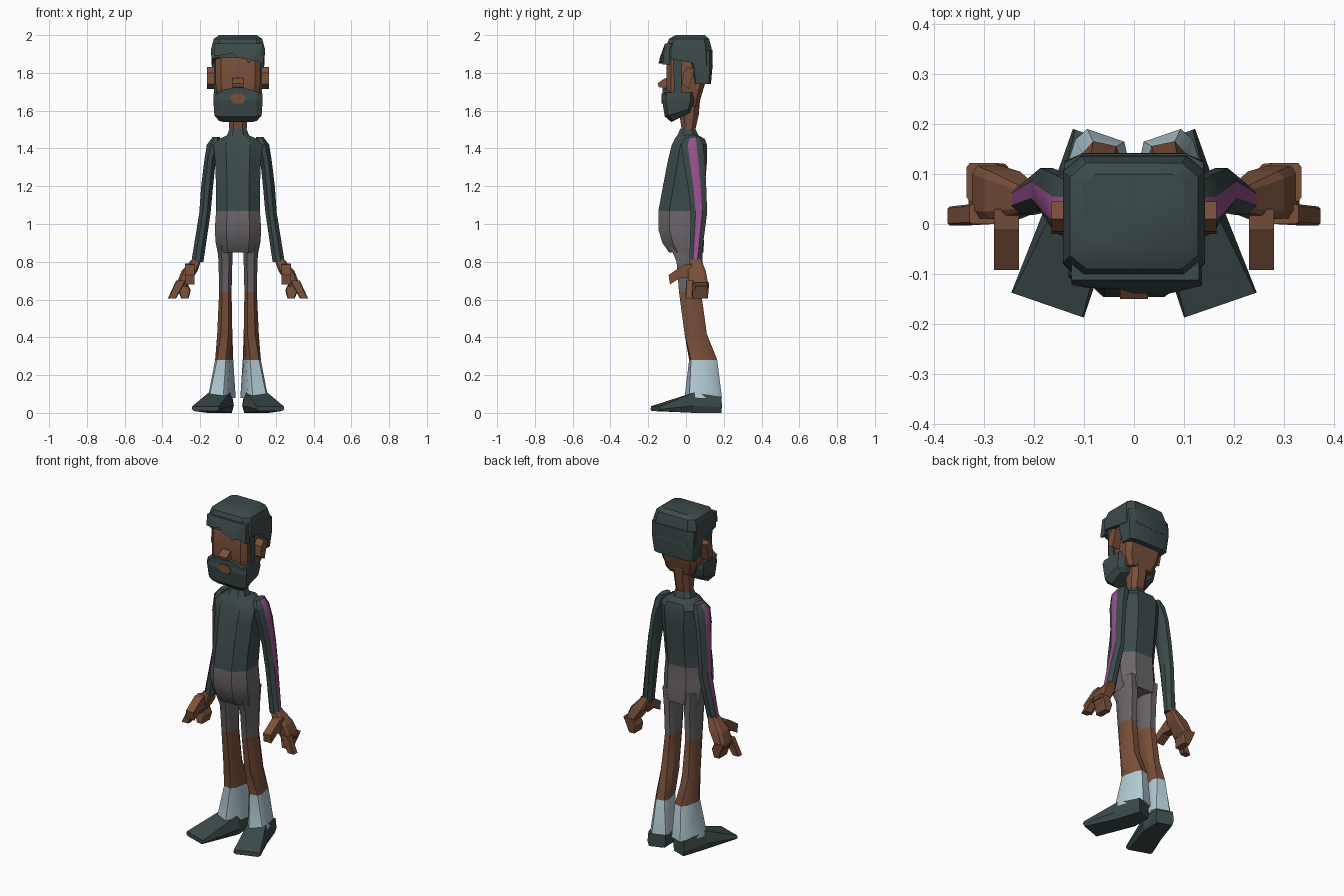
import bpy, bmesh, math
from mathutils import Vector, Matrix

cube = bpy.data.objects.get("Cube")
if cube:
    bpy.data.objects.remove(cube, do_unlink=True)


def material(name, rgb):
    m = bpy.data.materials.new(name)
    m.use_nodes = True
    m.diffuse_color = (*rgb, 1)
    m.node_tree.nodes["Principled BSDF"].inputs["Base Color"].default_value = (*rgb, 1)
    return m


DARK = material("dark teal", (0.045, 0.068, 0.068))
SKIN = material("brown skin", (0.19, 0.079, 0.042))
GREY = material("warm grey", (0.145, 0.130, 0.140))
SOCK = material("pale blue", (0.45, 0.60, 0.66))
PURPLE = material("purple", (0.31, 0.08, 0.27))


def finish(bm, name, mats, mirror=False, smooth=True):
    bmesh.ops.recalc_face_normals(bm, faces=bm.faces)
    me = bpy.data.meshes.new(name)
    bm.to_mesh(me)
    bm.free()
    for m in mats:
        me.materials.append(m)
    ob = bpy.data.objects.new(name, me)
    bpy.context.collection.objects.link(ob)
    if smooth:
        bpy.ops.object.select_all(action='DESELECT')
        ob.select_set(True)
        bpy.context.view_layer.objects.active = ob
        bpy.ops.object.shade_smooth_by_angle(angle=math.radians(32))
    if mirror:
        ob.modifiers.new("mirror", 'MIRROR')
    return ob


def ring(z, x0, x1, y0, y1, cut=0.25, turn=0, tilt=0):
    """Eight-sided section; turn rotates it, tilt raises its back."""
    cx, cy = (x1 - x0) * cut, (y1 - y0) * cut
    pts = [(x0 + cx, y0), (x1 - cx, y0), (x1, y0 + cy), (x1, y1 - cy),
           (x1 - cx, y1), (x0 + cx, y1), (x0, y1 - cy), (x0, y0 + cy)]
    mid = Vector(((x0 + x1) / 2, (y0 + y1) / 2))
    rot = Matrix.Rotation(math.radians(turn), 2)
    out = []
    for p in pts:
        q = mid + rot @ (Vector(p) - mid)
        out.append((q.x, q.y, z + tilt * (q.y - y0)))
    return out


def loft(name, rings, mats, rule=None, mirror=False, smooth=True):
    """Skin a stack of sections; rule(height, side) picks the material."""
    bm = bmesh.new()
    loops = [[bm.verts.new(p) for p in r] for r in rings]
    n = len(loops[0])
    for a, b in zip(loops, loops[1:]):
        for i in range(n):
            j = (i + 1) % n
            f = bm.faces.new((a[i], a[j], b[j], b[i]))
            if rule:
                f.material_index = rule(f.calc_center_median().z, i)
    for end in (loops[0], loops[-1]):
        f = bm.faces.new(end)
        if rule:
            f.material_index = rule(f.calc_center_median().z, -1)
    return finish(bm, name, mats, mirror, smooth)


def prism(name, outline, lo, hi, mat, axis='Y', bulge=0, mirror=False):
    """Extrude an outline along X or Y; bulge leans its lower middle forward."""
    top = max(p[1] for p in outline)
    bm = bmesh.new()

    def place(p, d):
        if axis == 'X':
            return (d, p[0], p[1])
        return (p[0], d - bulge * (top - p[1]) * (1 - (p[0] / 0.16) ** 2), p[1])
    a, b = ([bm.verts.new(place(p, d)) for p in outline] for d in (lo, hi))
    n = len(a)
    caps = [bm.faces.new(a), bm.faces.new(b)]
    for i in range(n):
        j = (i + 1) % n
        bm.faces.new((a[i], a[j], b[j], b[i]))
    bmesh.ops.triangulate(bm, faces=caps)
    return finish(bm, name, [mat], mirror, False)


def centred(rows, cut=0.25):
    return [ring(z, -w, w, y0, y1, cut, 0, *rest) for z, w, y0, y1, *rest in rows]


# Sweater and hips
loft("torso", centred([
    (1.505, .045, -.03, .05), (1.47, .058, -.045, .065), (1.45, .10, -.06, .10),
    (1.42, .13, -.075, .11), (1.34, .122, -.095, .112), (1.20, .116, -.122, .10),
    (1.07, .116, -.146, .085), (0.97, .123, -.146, .09), (0.90, .118, -.125, .095),
    (0.85, .108, -.09, .092)]), [DARK, GREY], lambda z, i: int(z < 1.07))

# Arms with a stripe down the outer side
loft("arms", [
    ring(1.46, .095, .135, .0, .075, .3), ring(1.42, .09, .165, -.025, .09, .3),
    ring(1.34, .118, .178, -.015, .10, .3), ring(1.20, .132, .195, .01, .107, .3),
    ring(1.06, .145, .205, .025, .112, .3), ring(0.80, .183, .247, .018, .078, .3)],
    [DARK, PURPLE], lambda z, i: int(i == 2), mirror=True)

# Hands
loft("palms", [ring(.82, .19, .238, .022, .078, .15), ring(.75, .215, .30, .01, .105, .15),
               ring(.67, .27, .33, .012, .12, .15)], [SKIN], mirror=True, smooth=False)
loft("curled_fingers", [ring(.69, .27, .334, .045, .122, .1), ring(.65, .25, .318, .04, .12, .1),
                        ring(.605, .262, .30, .035, .115, .1)], [SKIN], mirror=True, smooth=False)
loft("index_fingers", [ring(.70, .275, .328, .0, .04, .1), ring(.605, .328, .372, -.003, .035, .1)],
     [SKIN], mirror=True, smooth=False)
prism("thumbs", [(.03, .79), (-.01, .785), (-.092, .73), (-.085, .68), (-.03, .715), (.03, .71)],
      .23, .28, SKIN, 'X', mirror=True)

# Legs: shorts, bare leg, sock
loft("legs", [
    ring(.92, .03, .113, -.10, .09), ring(.80, .03, .103, -.05, .087),
    ring(.64, .034, .10, -.037, .08), ring(.42, .03, .11, -.008, .11),
    ring(.28, .033, .113, .02, .162, .2, 12), ring(.08, .03, .142, .0, .182, .15, 19)],
    [GREY, SKIN, SOCK], lambda z, i: 0 if z > .64 else 1 if z > .28 else 2, mirror=True)


# Shoes: sections from heel to toe
def shoe_section(inner, outer, top, inset, sole=0.01):
    a, b = Vector(inner), Vector(outer)
    d = (b - a).normalized() * inset
    waist = sole + (top - sole) * 0.35
    return [(*a.lerp(b, .08), sole), (*a.lerp(b, .92), sole), (*b, waist),
            (*(b - d), top), (*(a + d), top), (*a, waist)]


loft("shoes", [shoe_section((.025, .155), (.122, .19), .085, .005, 0),
               shoe_section((.022, .05), (.175, .04), .108, .02, 0),
               shoe_section((.10, -.187), (.245, -.137), .035, .003)],
     [DARK], mirror=True, smooth=False)

# Head and neck
loft("neck", centred([(1.67, .058, -.035, .075), (1.58, .05, -.035, .068),
                      (1.48, .045, -.02, .045)]), [SKIN])
loft("head", centred([(1.94, .112, -.09, .10), (1.90, .118, -.104, .105),
                      (1.74, .118, -.104, .10), (1.68, .112, -.10, .082),
                      (1.62, .08, -.08, .065)], .12), [SKIN])
prism("nose", [(-.09, 1.775), (-.115, 1.77), (-.15, 1.745), (-.145, 1.725), (-.09, 1.715)],
      -.028, .028, SKIN, 'X')
prism("ears", [(-.02, 1.74), (.015, 1.715), (.045, 1.82), (.01, 1.83), (-.015, 1.80)],
      .11, .165, SKIN, 'X', mirror=True)

# Beard, moustache and mouth
loft("beard", centred([(1.695, .128, -.122, .045), (1.66, .131, -.127, .045),
                       (1.57, .125, -.113, .03, .3), (1.54, .10, -.078, .02, .5)], .12),
     [DARK], smooth=False)
prism("moustache", [(-.122, 1.685), (-.08, 1.71), (-.02, 1.722), (.02, 1.722),
                    (.08, 1.71), (.122, 1.685)], -.125, -.09, DARK)
prism("mouth", [(-.042, 1.668), (-.025, 1.69), (.025, 1.69), (.042, 1.668),
                (.025, 1.638), (-.025, 1.638)], -.131, -.123, SKIN)
prism("sideburns", [(-.068, 1.88), (-.02, 1.88), (-.022, 1.68), (-.062, 1.68)],
      .10, .127, DARK, 'X', mirror=True)

# Hair
loft("hair_top", centred([(2.0, .10, -.055, .10), (1.98, .128, -.09, .122),
                          (1.93, .142, -.11, .136), (1.88, .141, -.114, .142, -.18)], .13), [DARK])
loft("hair_back", centred([(1.92, .139, .0, .141), (1.84, .138, .025, .141),
                           (1.74, .127, .04, .132)], .13), [DARK])
prism("fringe", [(-.125, 1.955), (.13, 1.955), (.136, 1.845), (.10, 1.865), (.07, 1.862),
                 (.055, 1.85), (.045, 1.872), (.0, 1.88), (-.03, 1.905), (-.07, 1.895),
                 (-.125, 1.89)], -.112, -.075, DARK, bulge=.36)
